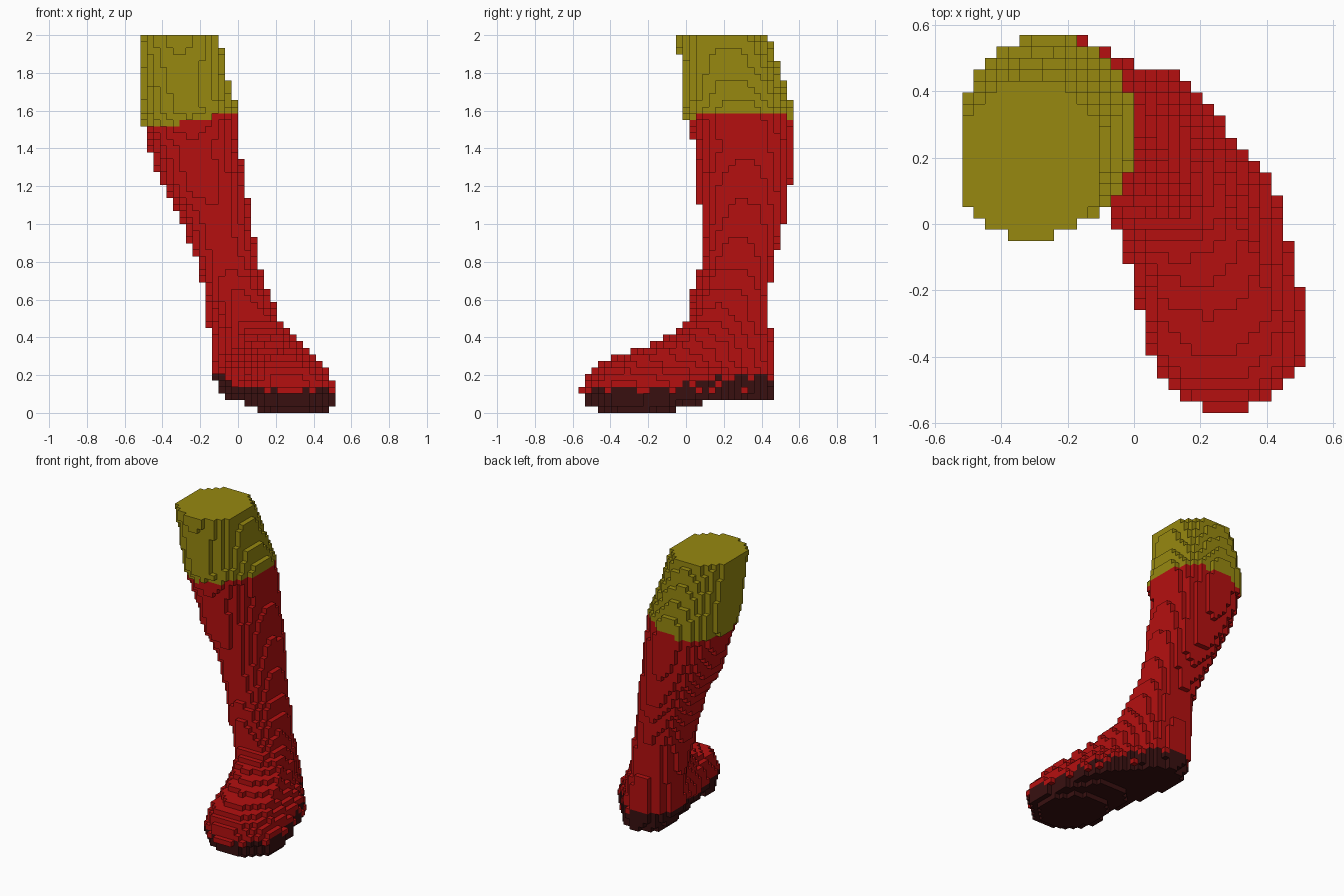
import bpy, bmesh, math
from mathutils import Vector

cube = bpy.data.objects.get("Cube")
if cube:
    bpy.data.objects.remove(cube, do_unlink=True)

V = 2 / 58                     # block size
NX, NY, NZ = 30, 33, 58        # block counts


def make_material(name, rgb):
    m = bpy.data.materials.new(name)
    m.use_nodes = True
    m.diffuse_color = (*rgb, 1)
    bsdf = m.node_tree.nodes["Principled BSDF"]
    bsdf.inputs["Base Color"].default_value = (*rgb, 1)
    bsdf.inputs["Roughness"].default_value = 0.9
    return m


# Cross-sections: height, back circle (x, y, r), front circle (x, y, r), outer bulge
SECTIONS = [
    (0.017, 0.27, -0.23, 0.18, 0.30, -0.28, 0.185, 0.00),
    (0.052, 0.24, -0.07, 0.17, 0.28, -0.30, 0.235, 0.03),
    (0.086, 0.07, 0.31, 0.14, 0.28, -0.30, 0.235, 0.07),
    (0.121, 0.06, 0.30, 0.16, 0.28, -0.32, 0.245, 0.08),
    (0.20, 0.04, 0.29, 0.18, 0.27, -0.31, 0.22, 0.07),
    (0.25, 0.035, 0.29, 0.175, 0.25, -0.31, 0.19, 0.05),
    (0.30, 0.03, 0.29, 0.17, 0.24, -0.22, 0.16, 0.03),
    (0.34, 0.03, 0.29, 0.17, 0.20, -0.08, 0.15, 0.02),
    (0.40, 0.02, 0.30, 0.16, 0.14, 0.05, 0.15, 0.01),
    (0.50, 0.00, 0.275, 0.165, 0.07, 0.15, 0.15, 0),
    (0.60, 0.00, 0.27, 0.17, 0.02, 0.18, 0.16, 0),
    (0.80, -0.055, 0.295, 0.165, -0.055, 0.245, 0.165, 0),
    (1.00, -0.11, 0.34, 0.18, -0.11, 0.27, 0.18, 0),
    (1.20, -0.18, 0.33, 0.22, -0.18, 0.27, 0.22, 0),
    (1.40, -0.23, 0.33, 0.24, -0.23, 0.29, 0.24, 0),
    (1.60, -0.26, 0.31, 0.26, -0.26, 0.25, 0.26, 0),
    (1.80, -0.295, 0.27, 0.23, -0.295, 0.21, 0.23, 0),
    (2.00, -0.31, 0.22, 0.215, -0.31, 0.165, 0.215, 0),
]


def section_at(z):
    z = min(max(z, SECTIONS[0][0]), SECTIONS[-1][0])
    for a, b in zip(SECTIONS, SECTIONS[1:]):
        if z <= b[0]:
            t = (z - a[0]) / (b[0] - a[0])
            return [p + (q - p) * t for p, q in zip(a[1:], b[1:])]
    return list(SECTIONS[-1][1:])


def in_capsule(p, a, ra, b, rb):
    d = b - a
    t = max(0, min(1, (p - a).dot(d) / max(d.length_squared, 1e-9)))
    return (p - a - d * t).length <= ra + (rb - ra) * t


def centre(i, j, k):
    return (i - (NX - 1) / 2) * V, (j - (NY - 1) / 2) * V, (k + 0.5) * V


# Fill the blocks layer by layer
cells = set()
for k in range(NZ):
    hx, hy, hr, tx, ty, tr, bulge = section_at((k + 0.5) * V)
    heel, toe = Vector((hx, hy)), Vector((tx, ty))
    axis = (toe - heel).normalized()
    mid = (heel + toe) / 2 + Vector((-axis.y, axis.x)) * bulge
    mr = (hr + tr) / 2
    for i in range(NX):
        for j in range(NY):
            p = Vector(centre(i, j, k)[:2])
            if (in_capsule(p, heel, hr, toe, tr) or
                    in_capsule(p, heel, hr, mid, mr) or
                    in_capsule(p, mid, mr, toe, tr)):
                cells.add((i, j, k))


def part_of(c):
    x, y, z = centre(*c)
    # Sole edge rises towards the heel
    sole_top = 0.135 + 0.065 * max(0, min(1, (y + 0.1) / 0.22))
    sole_top += 0.008 * math.sin(x * 40 + y * 31)
    covered = (c[0], c[1], c[2] + 1) in cells
    if z < sole_top and (covered or c[2] < 2):
        return "boot_sole"
    # Upper edge of the boot slopes up towards the inner side
    if z > 1.50 + 0.2 * (x + 0.48):
        return "knee"
    return "boot_upper"


MATERIALS = {
    "knee": make_material("olive yellow", (0.31, 0.25, 0.005)),
    "boot_upper": make_material("red", (0.46, 0.005, 0.005)),
    "boot_sole": make_material("dark brown", (0.04, 0.005, 0.005)),
}
# Exposed block sides: direction and corners
SIDES = [
    ((1, 0, 0), ((1, 0, 0), (1, 1, 0), (1, 1, 1), (1, 0, 1))),
    ((-1, 0, 0), ((0, 0, 0), (0, 0, 1), (0, 1, 1), (0, 1, 0))),
    ((0, 1, 0), ((0, 1, 0), (0, 1, 1), (1, 1, 1), (1, 1, 0))),
    ((0, -1, 0), ((0, 0, 0), (1, 0, 0), (1, 0, 1), (0, 0, 1))),
    ((0, 0, 1), ((0, 0, 1), (1, 0, 1), (1, 1, 1), (0, 1, 1))),
    ((0, 0, -1), ((0, 0, 0), (0, 1, 0), (1, 1, 0), (1, 0, 0))),
]

# Build one blocky shell per part
for name, mat in MATERIALS.items():
    bm = bmesh.new()
    verts = {}

    def vert(g):
        if g not in verts:
            verts[g] = bm.verts.new(((g[0] - NX / 2) * V, (g[1] - NY / 2) * V, g[2] * V))
        return verts[g]

    for c in sorted(cells):
        if part_of(c) != name:
            continue
        for d, corners in SIDES:
            if tuple(a + b for a, b in zip(c, d)) not in cells:
                bm.faces.new([vert(tuple(a + b for a, b in zip(c, o))) for o in corners])
    mesh = bpy.data.meshes.new(name)
    bm.to_mesh(mesh)
    bm.free()
    mesh.materials.append(mat)
    bpy.context.scene.collection.objects.link(bpy.data.objects.new(name, mesh))
